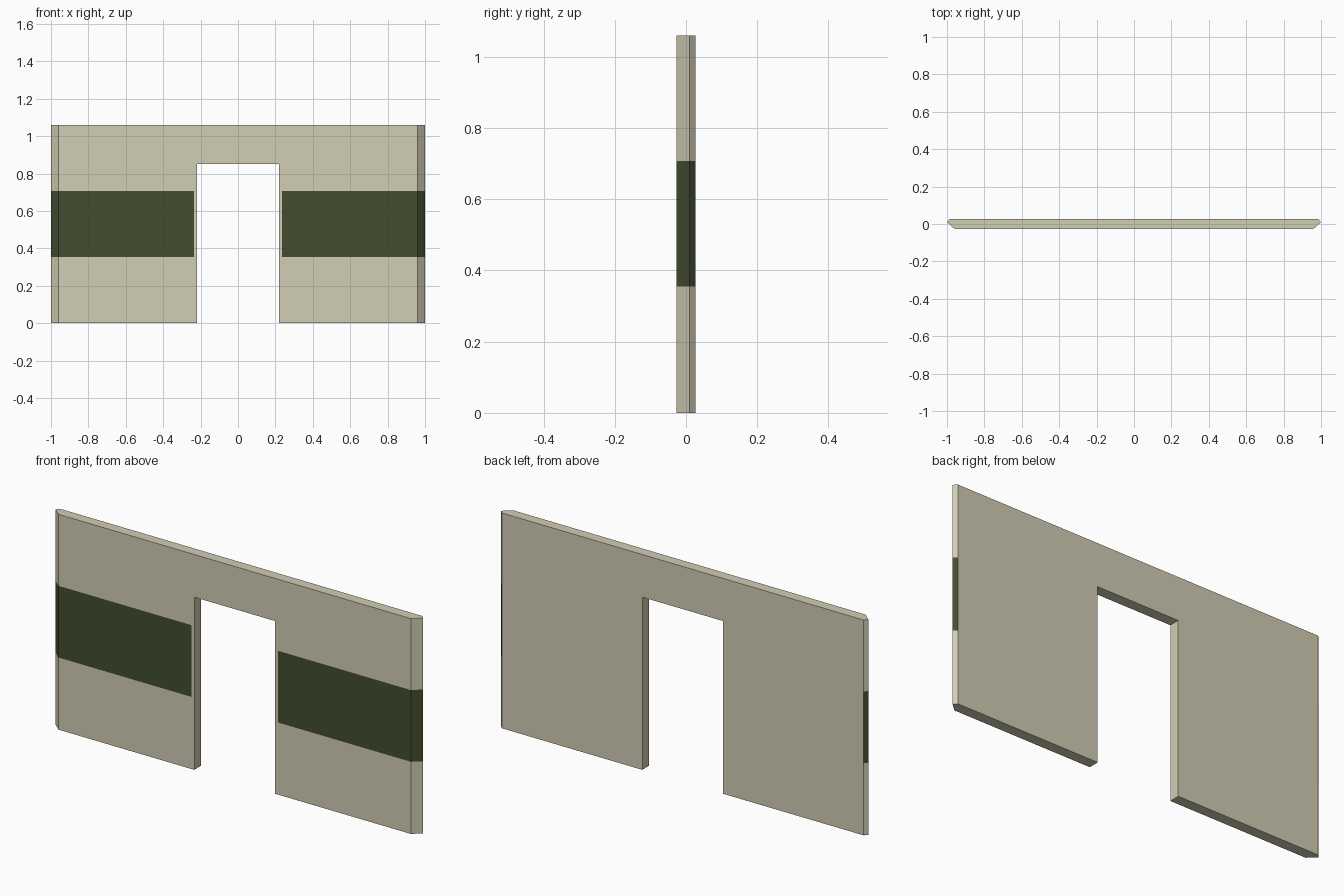
import bpy, bmesh
from mathutils import Vector

if "Cube" in bpy.data.objects:
    bpy.data.objects.remove(bpy.data.objects["Cube"])

HEIGHT, DOOR_X, DOOR_Z = 1.06, 0.22, 0.85
BAND_LOW, BAND_HIGH, BAND_X = 0.355, 0.708, 0.235
# Edge bevel in plan: (y, half width) from front to back
SECTIONS = [(-0.026, 0.96), (0.01, 1.0), (0.026, 0.985)]


def material(name, color):
    mat = bpy.data.materials.new(name)
    mat.diffuse_color = (*color, 1)
    mat.use_nodes = True
    mat.node_tree.nodes["Principled BSDF"].inputs["Base Color"].default_value = mat.diffuse_color
    return mat


def cut(bm, faces, point, normal):
    geom = list({e for f in faces for e in f.edges} | {v for f in faces for v in f.verts}) + list(faces)
    bmesh.ops.bisect_plane(bm, geom=geom, plane_co=Vector(point), plane_no=Vector(normal), dist=1e-5)


def in_band(face):
    return BAND_LOW < face.calc_center_median().z < BAND_HIGH


# Wall outline with doorway, repeated through the thickness
bm = bmesh.new()
rings = []
for y, w in SECTIONS:
    half = [(DOOR_X, DOOR_Z), (DOOR_X, 0), (w, 0), (w, HEIGHT)]
    outline = half + [(-x, z) for x, z in reversed(half)]
    rings.append([bm.verts.new((x, y, z)) for x, z in outline])
for a, b in zip(rings, rings[1:]):
    for i in range(8):
        j = (i + 1) % 8
        bm.faces.new((a[i], a[j], b[j], b[i]))

# Front and back faces: two piers and the header in one outline
bm.faces.new(rings[0])
bm.faces.new(rings[-1])
bmesh.ops.recalc_face_normals(bm, faces=bm.faces[:])

# Painted band on the front and bevelled ends
for z in (DOOR_Z, BAND_LOW, BAND_HIGH):
    cut(bm, bm.faces[:], (0, 0, z), (0, 0, 1))
for x in (-BAND_X, BAND_X):
    cut(bm, [f for f in bm.faces if in_band(f) and f.normal.y < -0.9], (x, 0, 0), (1, 0, 0))
for f in bm.faces:
    outside = abs(f.calc_center_median().x) > BAND_X
    f.material_index = int(in_band(f) and outside and f.normal.y < 0.9)

mesh = bpy.data.meshes.new("wall_with_doorway")
bm.to_mesh(mesh)
bm.free()
mesh.materials.append(material("cream_paint", (0.64, 0.61, 0.46)))
mesh.materials.append(material("dark_green_paint", (0.058, 0.074, 0.03)))
wall = bpy.data.objects.new("wall_with_doorway", mesh)
bpy.context.collection.objects.link(wall)
